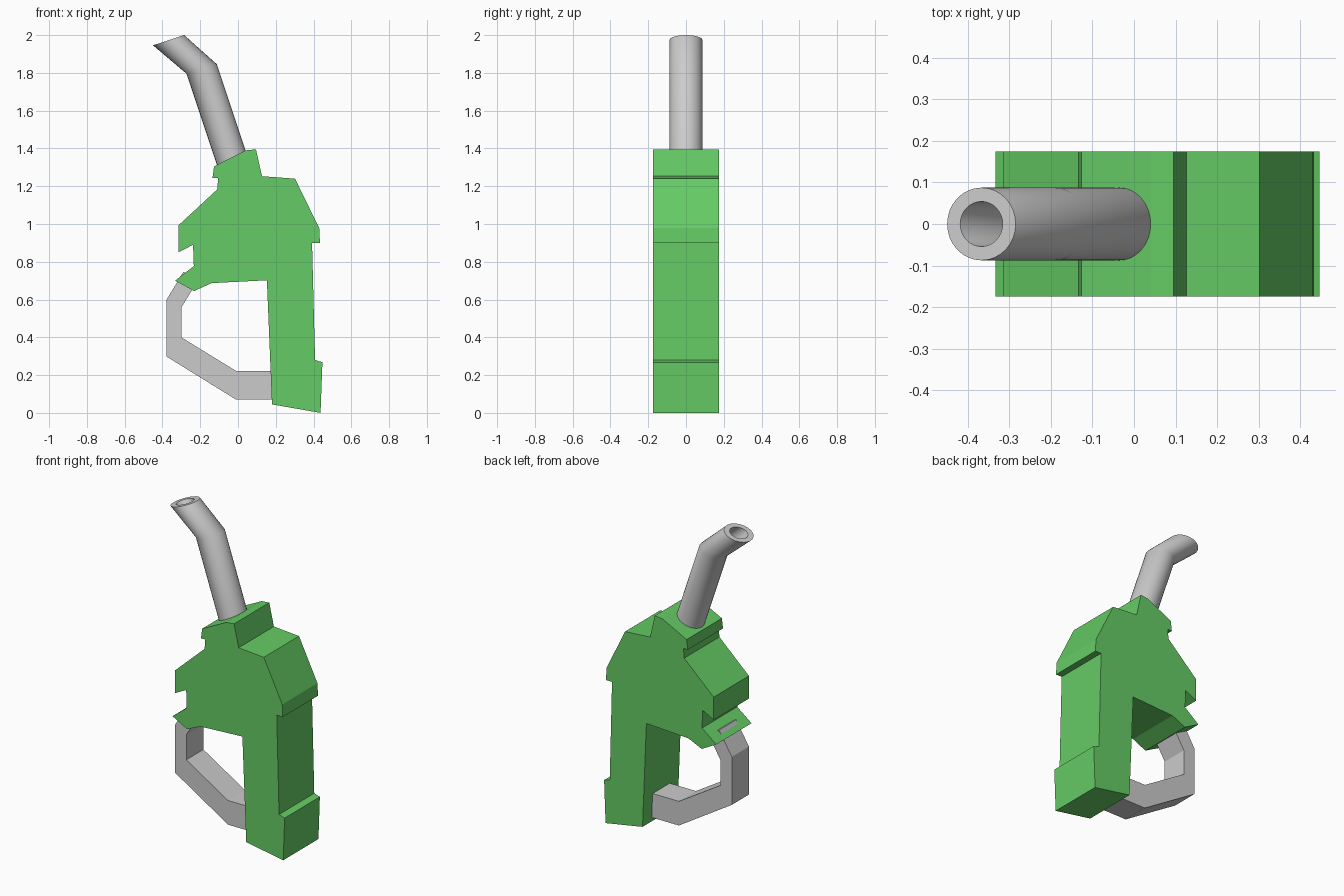
import bpy, bmesh, math
from mathutils import Vector

if "Cube" in bpy.data.objects:
    bpy.data.objects.remove(bpy.data.objects["Cube"])


def finish(name, bm, mat=None):
    bmesh.ops.recalc_face_normals(bm, faces=bm.faces)
    me = bpy.data.meshes.new(name)
    bm.to_mesh(me)
    bm.free()
    ob = bpy.data.objects.new(name, me)
    bpy.context.collection.objects.link(ob)
    if mat:
        me.materials.append(mat)
    return ob


def slab(name, profile, half, mat=None):
    """Extrude an x/z outline symmetrically along y."""
    bm = bmesh.new()
    face = bm.faces.new([bm.verts.new((x, -half, z)) for x, z in profile])
    ext = bmesh.ops.extrude_face_region(bm, geom=[face])
    verts = [v for v in ext["geom"] if isinstance(v, bmesh.types.BMVert)]
    bmesh.ops.translate(bm, verts=verts, vec=(0, 2 * half, 0))
    return finish(name, bm, mat)


green = bpy.data.materials.new("green")
green.diffuse_color = (0.13, 0.6, 0.13, 1)
green.use_nodes = True
green.node_tree.nodes["Principled BSDF"].inputs["Base Color"].default_value = green.diffuse_color

# Nozzle body with handle
slab("body", [
    (0.095, 1.395), (0.127, 1.253), (0.302, 1.24), (0.43, 0.978), (0.434, 0.90),
    (0.392, 0.90), (0.408, 0.28), (0.447, 0.268), (0.437, 0.0), (0.18, 0.045),
    (0.153, 0.702), (-0.14, 0.687), (-0.232, 0.645), (-0.333, 0.70),
    (-0.234, 0.777), (-0.238, 0.89), (-0.315, 0.85), (-0.315, 0.993),
    (-0.11, 1.183), (-0.105, 1.243), (-0.135, 1.243), (-0.127, 1.305),
    (0.042, 1.39)], 0.175, green)

# Bent hand guard, ends buried in the body
slab("hand_guard", [
    (-0.29, 0.745), (-0.378, 0.60), (-0.378, 0.298), (-0.01, 0.07), (0.20, 0.07),
    (0.20, 0.222), (-0.01, 0.222), (-0.30, 0.40), (-0.30, 0.558), (-0.20, 0.72)],
    0.085)

# Hollow spout: mitred rings given by their left and right ends in x/z
N = 32
rings = [((-0.086, 1.237), (0.066, 1.312)),
         ((-0.273, 1.796), (-0.112, 1.846)),
         ((-0.45, 1.946), (-0.285, 2.0))]
path = [(r, 1.0) for r in rings] + [(r, 0.62) for r in reversed(rings)]
bm = bmesh.new()
loops = []
for ((x0, z0), (x1, z1)), s in path:
    c = Vector(((x0 + x1) / 2, 0, (z0 + z1) / 2))
    u = Vector(((x1 - x0) / 2, 0, (z1 - z0) / 2)) * s
    v = Vector((0, 0.0875 * s, 0))
    loops.append([bm.verts.new(c + u * math.cos(a) + v * math.sin(a))
                  for a in (2 * math.pi * i / N for i in range(N))])
for k, a in enumerate(loops):
    b = loops[(k + 1) % len(loops)]
    for i in range(N):
        j = (i + 1) % N
        bm.faces.new((a[i], a[j], b[j], b[i]))
spout = finish("spout", bm)
bpy.context.view_layer.objects.active = spout
spout.select_set(True)
bpy.ops.object.shade_smooth_by_angle(angle=math.radians(40))
